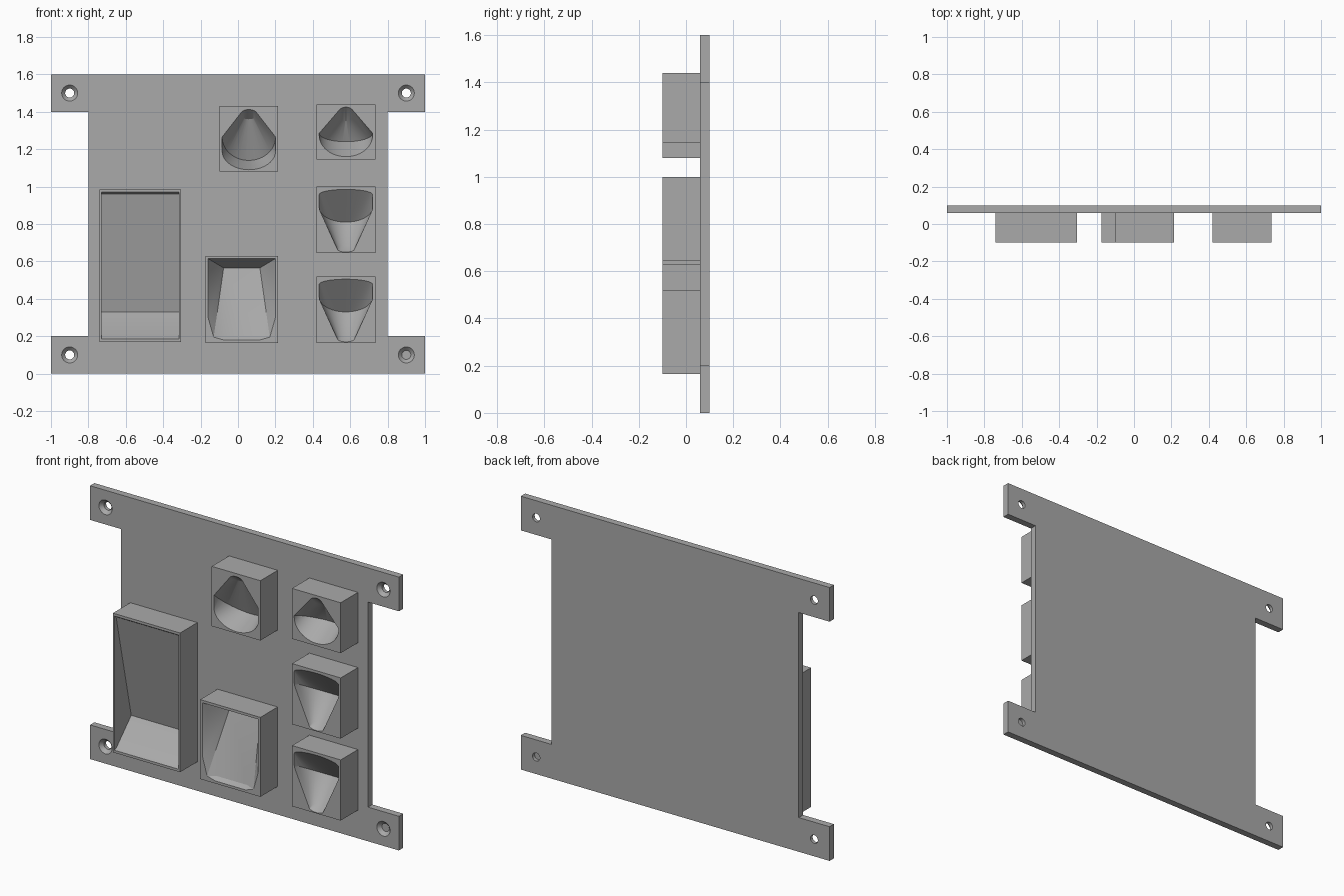
import bpy, bmesh, math
from mathutils import Matrix

if "Cube" in bpy.data.objects:
    bpy.data.objects.remove(bpy.data.objects["Cube"], do_unlink=True)

FRONT, PLATE_FRONT, PLATE_BACK = -0.10, 0.06, 0.10

grey = bpy.data.materials.new("matte_grey")
grey.use_nodes = True
COLOUR = (0.4, 0.4, 0.4, 1)
grey.diffuse_color = COLOUR
grey.node_tree.nodes["Principled BSDF"].inputs["Base Color"].default_value = COLOUR


def add_object(name, bm):
    bmesh.ops.recalc_face_normals(bm, faces=bm.faces)
    mesh = bpy.data.meshes.new(name)
    bm.to_mesh(mesh)
    bm.free()
    mesh.materials.append(grey)
    obj = bpy.data.objects.new(name, mesh)
    bpy.context.collection.objects.link(obj)
    return obj


def hull(name, points):
    """Convex solid around a set of points."""
    bm = bmesh.new()
    for p in points:
        bm.verts.new(p)
    bmesh.ops.remove_doubles(bm, verts=bm.verts, dist=0.0005)
    bmesh.ops.convex_hull(bm, input=bm.verts)
    bmesh.ops.delete(bm, geom=[v for v in bm.verts if not v.link_faces], context='VERTS')
    bmesh.ops.dissolve_limit(bm, angle_limit=0.002, verts=bm.verts, edges=bm.edges)
    return add_object(name, bm)


def carve(obj, cutter):
    """Cut one object out of another and discard the cutter."""
    cutter.hide_render = True
    mod = obj.modifiers.new("pocket", 'BOOLEAN')
    mod.operation, mod.solver, mod.object = 'DIFFERENCE', 'EXACT', cutter
    bpy.context.view_layer.update()
    result = bpy.data.meshes.new_from_object(
        obj.evaluated_get(bpy.context.evaluated_depsgraph_get()))
    obj.modifiers.clear()
    obj.data = result
    bpy.data.objects.remove(cutter, do_unlink=True)


def finish(obj):
    bpy.ops.object.select_all(action='DESELECT')
    obj.select_set(True)
    bpy.context.view_layer.objects.active = obj
    bpy.ops.object.shade_smooth_by_angle(angle=math.radians(22))


def block(name, x0, x1, z0, z1):
    return hull(name, [(x, y, z) for x in (x0, x1)
                       for y in (FRONT, PLATE_FRONT) for z in (z0, z1)])


def pocket(points):
    """Cutter from (x, depth, z) points, carried out through the front."""
    inner = [(x, FRONT + d, z) for x, d, z in points]
    outer = [(x, FRONT - 0.03, z) for x, d, z in points]
    return hull("pocket_cutter", inner + outer)


def arcs(cx, stations, steps=24):
    """Half ellipses: radius, height at the sides, height and depth in the middle."""
    pts = []
    for r, z_side, z_mid, depth in stations:
        for i in range(steps + 1):
            a = math.pi * i / steps
            s = math.sin(a)
            pts.append((cx + r * math.cos(a), depth * s, z_side + (z_mid - z_side) * s))
    return pts


# Mounting plate: tall middle with four corner ears
outline = [(1, 0), (1, 0.2), (0.8, 0.2), (0.8, 1.4), (1, 1.4), (1, 1.6)]
outline += [(-x, z) for x, z in reversed(outline)]
bm = bmesh.new()
face = bm.faces.new([bm.verts.new((x, PLATE_FRONT, z)) for x, z in outline])
ext = bmesh.ops.extrude_face_region(bm, geom=[face])
bmesh.ops.translate(bm, vec=(0, PLATE_BACK - PLATE_FRONT, 0),
                    verts=[g for g in ext["geom"] if isinstance(g, bmesh.types.BMVert)])
plate = add_object("mounting_plate", bm)

# Countersunk screw holes
for x in (-0.9, 0.9):
    for z in (0.1, 1.5):
        for r_front, r_back, y0, y1 in ((0.024, 0.024, 0.04, 0.12),
                                        (0.043, 0.024, 0.0599, 0.08)):
            bm = bmesh.new()
            bmesh.ops.create_cone(
                bm, cap_ends=True, segments=32, radius1=r_front, radius2=r_back, depth=y1 - y0,
                matrix=Matrix.Translation((x, (y0 + y1) / 2, z))
                @ Matrix.Rotation(-math.pi / 2, 4, 'X'))
            carve(plate, add_object("hole_cutter", bm))
finish(plate)

# Tall bin with a sloping back and floor
bin_block = block("tall_bin", -0.74, -0.305, 0.17, 0.985)
profile = [(0, 0.97), (0.015, 0.96), (0.155, 0.33), (0.02, 0.195), (0, 0.185)]
carve(bin_block, pocket([(x, d, z) for x in (-0.73, -0.315) for d, z in profile]))
finish(bin_block)

# Faceted holder
faceted = block("faceted_holder", -0.175, 0.215, 0.165, 0.63)
facets = [(0.18, 0, 0.615), (0.18, 0, 0.30), (0.15, 0, 0.195), (0.097, 0, 0.18),
          (0.097, 0.14, 0.565), (0.165, 0.03, 0.57), (0.097, 0.02, 0.2)]
carve(faceted, pocket([(0.02 + s * x, d, z) for s in (-1, 1) for x, d, z in facets]))
finish(faceted)

# Two holders with the narrow end down
for name, base in (("lower_cone_holder", 0.165), ("middle_cone_holder", 0.645)):
    holder = block(name, 0.42, 0.735, base, base + 0.355)
    stations = [(0.143, 0.312, 0.34, 0), (0.143, 0.245, 0.165, 0.145),
                (0.045, 0.02, 0.04, 0.05), (0.045, 0.02, 0.005, 0)]
    carve(holder, pocket(arcs(0.577, [(r, base + a, base + b, d) for r, a, b, d in stations])))
    finish(holder)

# Holder with the narrow end up, steep
upper = block("upper_cone_holder", 0.42, 0.735, 1.145, 1.44)
carve(upper, pocket(arcs(0.577, [(0.043, 1.39, 1.425, 0), (0.043, 1.39, 1.35, 0.08),
                                 (0.143, 1.285, 1.24, 0.13), (0.143, 1.275, 1.16, 0)])))
finish(upper)

# Holder with the narrow end up, deeper
centre = block("centre_cone_holder", -0.10, 0.215, 1.08, 1.43)
carve(centre, pocket(arcs(0.058, [(0.045, 1.385, 1.412, 0), (0.045, 1.385, 1.36, 0.06),
                                  (0.143, 1.265, 1.14, 0.14), (0.143, 1.19, 1.09, 0)])))
finish(centre)
